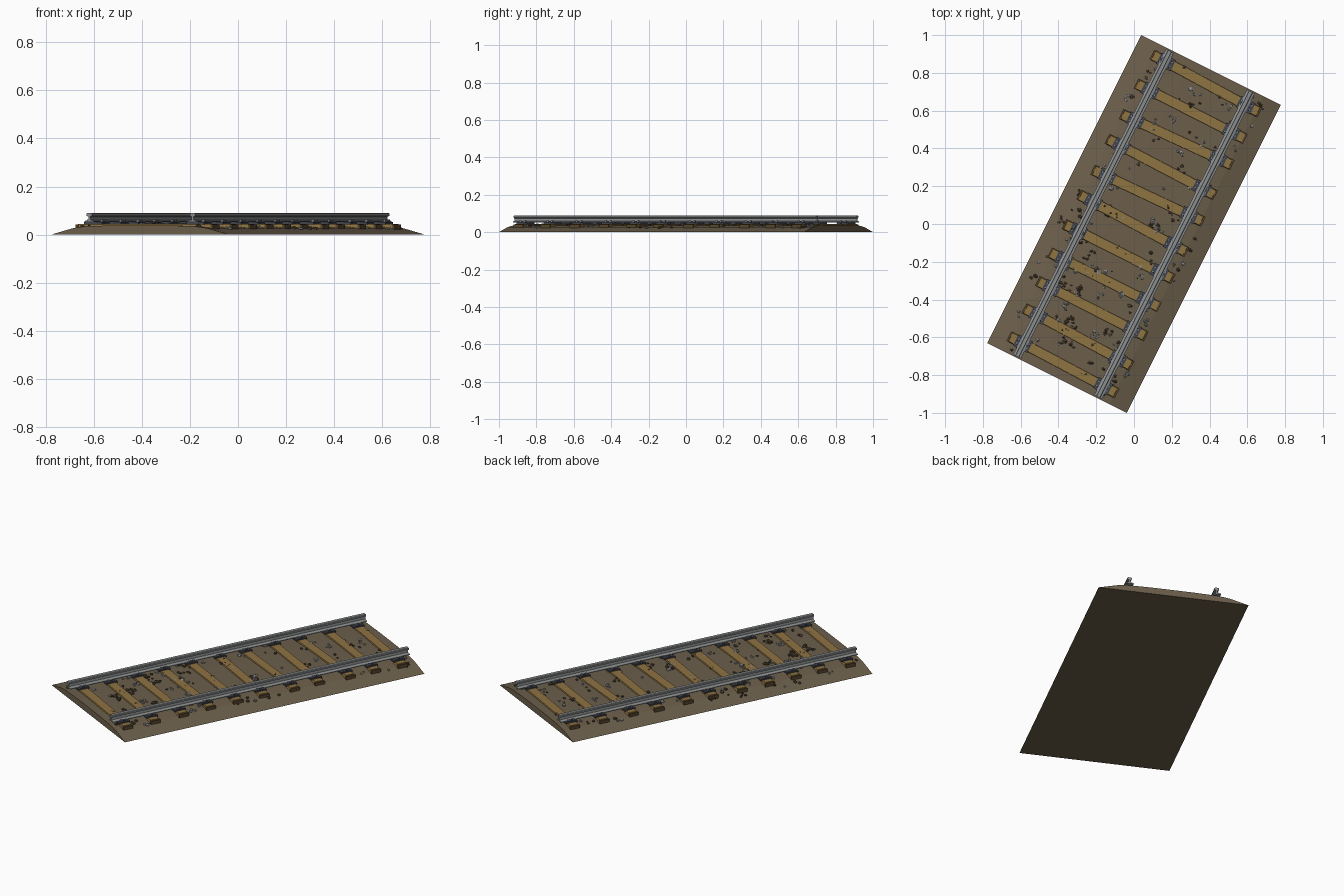
import bpy, bmesh, math, random
from mathutils import Matrix, Vector

if "Cube" in bpy.data.objects:
    bpy.data.objects.remove(bpy.data.objects["Cube"])

random.seed(7)
ANGLE = math.atan2(-0.37, 0.74)          # track runs diagonally
TURN = Matrix.Rotation(ANGLE, 4, 'Z')
HALF_LEN, GAUGE = 0.912, 0.24


def material(name, rgb):
    m = bpy.data.materials.new(name)
    lin = [(c / 255 / 12.92) if c < 11 else ((c / 255 + 0.055) / 1.055) ** 2.4 for c in rgb]
    m.diffuse_color = (*lin, 1)
    m.use_nodes = True
    m.node_tree.nodes["Principled BSDF"].inputs["Base Color"].default_value = m.diffuse_color
    return m


EARTH = material("earth", (108, 95, 75))
WOOD = material("wood", (142, 115, 66))
WOOD_END = material("dark wood", (88, 70, 44))
STEEL = material("rail steel", (140, 142, 143))
IRON = material("plate iron", (68, 70, 78))
BOLT = material("bolt metal", (125, 130, 140))
STONE = material("grey stone", (140, 142, 146))
BROWN_STONE = material("brown stone", (78, 65, 50))


def finish(name, bm, *mats):
    bmesh.ops.recalc_face_normals(bm, faces=bm.faces)
    mesh = bpy.data.meshes.new(name)
    bm.to_mesh(mesh)
    bm.free()
    for m in mats:
        mesh.materials.append(m)
    ob = bpy.data.objects.new(name, mesh)
    ob.matrix_world = TURN
    bpy.context.collection.objects.link(ob)
    return ob


def extrude_profile(name, points, half, x, mat):
    """Sweep a closed cross-section along the track."""
    bm = bmesh.new()
    face = bm.faces.new([bm.verts.new((x + px, -half, pz)) for px, pz in points])
    new = bmesh.ops.extrude_face_region(bm, geom=[face])["geom"]
    bmesh.ops.translate(bm, vec=(0, 2 * half, 0),
                        verts=[g for g in new if isinstance(g, bmesh.types.BMVert)])
    return finish(name, bm, mat)


def add_box(bm, matrix, centre, size, index=0, taper=1.0):
    verts = bmesh.ops.create_cube(bm, size=1)["verts"]
    for v in verts:
        k = taper if v.co.z > 0 else 1
        v.co = matrix @ Vector((centre[0] + v.co.x * size[0] * (1 + (k - 1) * 0.15),
                                centre[1] + v.co.y * size[1] * k,
                                centre[2] + v.co.z * size[2]))
    for f in {f for v in verts for f in v.link_faces}:
        f.material_index = index


# Ballast bed with sloped shoulders
HALF_BED = [(0.413, 0.0), (0.36, 0.014), (0.31, 0.027), (0.25, 0.035), (0.12, 0.038)]
extrude_profile("ballast_bed", HALF_BED + [(-x, z) for x, z in reversed(HALF_BED)],
                HALF_LEN, 0, EARTH)


def bed_height(x):
    x = abs(x)
    for (x0, z0), (x1, z1) in zip(HALF_BED, HALF_BED[1:]):
        if x >= x1:
            return z0 + (z1 - z0) * (x0 - x) / (x0 - x1)
    return HALF_BED[-1][1]


# Rails
HALF_RAIL = [(0.023, 0.052), (0.023, 0.056), (0.005, 0.061), (0.004, 0.074),
             (0.012, 0.078), (0.012, 0.087), (0.009, 0.090)]
for side, x in (("left", -GAUGE), ("right", GAUGE)):
    extrude_profile(side + "_rail", HALF_RAIL + [(-a, z) for a, z in reversed(HALF_RAIL)],
                    0.904, x, STEEL)

# Sleepers with tie plates, clips and bolts
sleepers, plates = bmesh.new(), bmesh.new()
for i in range(11):
    m = (Matrix.Translation((random.uniform(-0.008, 0.008), (i - 5) * 0.167, 0))
         @ Matrix.Rotation(random.uniform(-0.035, 0.035), 4, 'Z'))
    add_box(sleepers, m, (0, 0, 0.033), (0.64, 0.058, 0.024), 0, 0.86)
    for s in (-1, 1):
        add_box(sleepers, m, (s * 0.318, 0, 0.031), (0.012, 0.058, 0.022), 1)
        add_box(plates, m, (s * GAUGE, 0, 0.047), (0.085, 0.066, 0.010), 0)
        for dx in (-0.029, 0.029):
            add_box(plates, m, (s * GAUGE + dx, 0, 0.054), (0.012, 0.040, 0.010), 0, 0.8)
            for dy in (-0.014, 0.014):
                add_box(plates, m, (s * GAUGE + dx * 1.1, dy, 0.058), (0.010, 0.010, 0.008), 1)
finish("sleepers", sleepers, WOOD, WOOD_END)
finish("tie_plates", plates, IRON, BOLT)


# Loose stones scattered over the bed in small clusters
def scatter(name, clusters, mat):
    bm = bmesh.new()
    for _ in range(clusters):
        cx = random.uniform(-0.35, 0.35)
        cy = random.uniform(-0.87, 0.87)
        for _ in range(random.randint(1, 4)):
            x = cx + random.uniform(-0.02, 0.02)
            y = cy + random.uniform(-0.02, 0.02)
            r = random.uniform(0.005, 0.011)
            verts = bmesh.ops.create_icosphere(bm, subdivisions=1, radius=r)["verts"]
            spin = Matrix.Rotation(random.uniform(0, 6.28), 3, 'Z')
            for v in verts:
                v.co = spin @ (v.co * random.uniform(0.75, 1.2))
                v.co = Vector((x + v.co.x * 1.2, y + v.co.y, bed_height(x) + 0.003 + v.co.z * 0.75))
    finish(name, bm, mat)


scatter("grey_stones", 65, STONE)
scatter("brown_stones", 85, BROWN_STONE)
